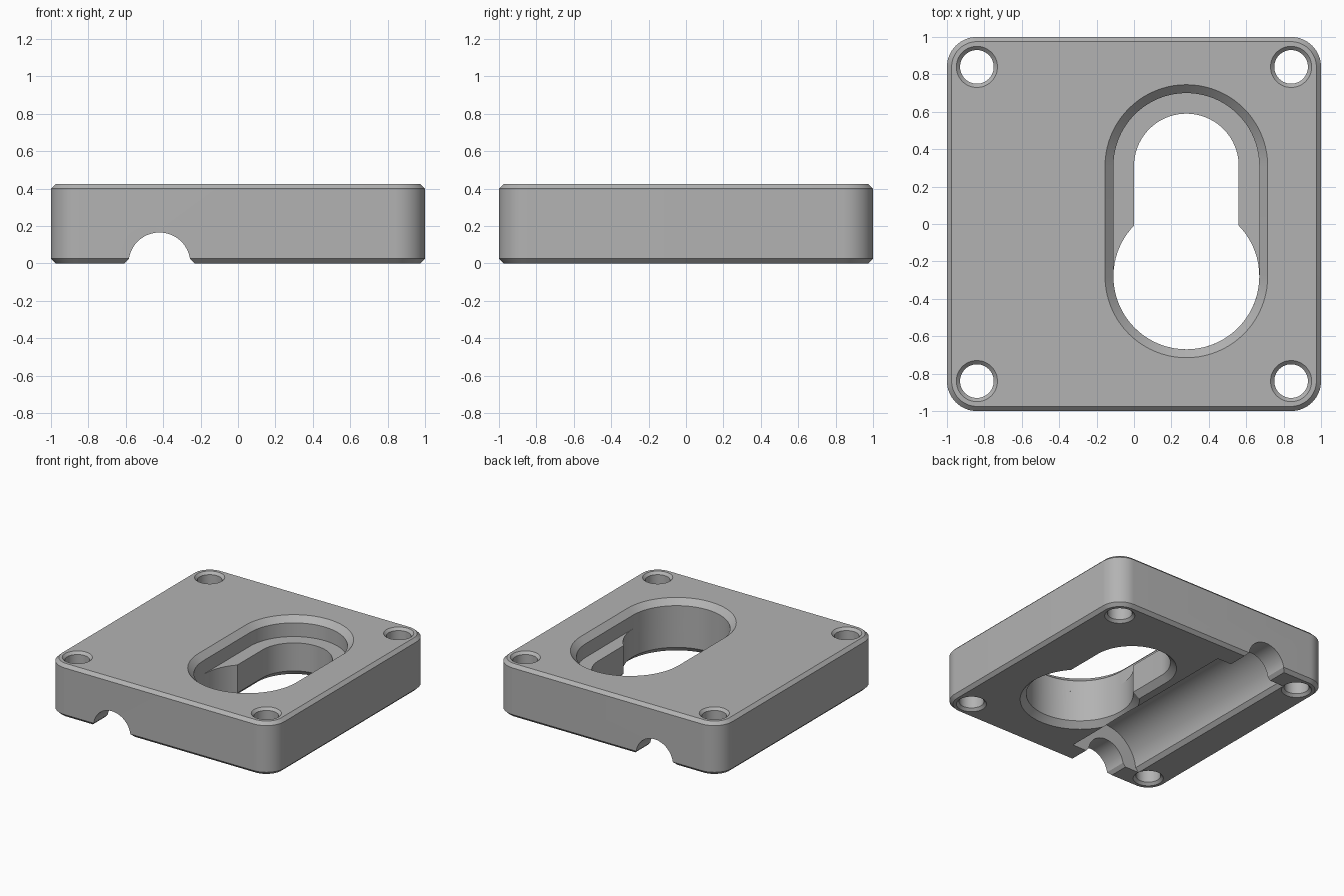
import bpy
from math import sin, cos, pi, radians

cube = bpy.data.objects.get("Cube")
if cube:
    bpy.data.objects.remove(cube, do_unlink=True)

HEIGHT = 0.425
EXTRA = 0.03      # how far cutters reach past the plate

grey = bpy.data.materials.new("plain grey")
grey.use_nodes = True
colour = (0.45, 0.45, 0.45, 1)
grey.diffuse_color = colour
grey.node_tree.nodes["Principled BSDF"].inputs["Base Color"].default_value = colour


def loft(name, rings):
    """Closed solid through rings with equal point counts."""
    n = len(rings[0])
    verts = [p for ring in rings for p in ring]
    faces = [tuple(reversed(range(n))),
             tuple(range(len(verts) - n, len(verts)))]
    for k in range(len(rings) - 1):
        for i in range(n):
            j = (i + 1) % n
            a, b = k * n, (k + 1) * n
            faces.append((a + i, a + j, b + j, b + i))
    mesh = bpy.data.meshes.new(name)
    mesh.from_pydata(verts, [], faces)
    mesh.materials.append(grey)
    obj = bpy.data.objects.new(name, mesh)
    bpy.context.collection.objects.link(obj)
    return obj


def arc(cx, cy, r, start, end, steps):
    return [(cx + r * cos(radians(start + (end - start) * i / steps)),
             cy + r * sin(radians(start + (end - start) * i / steps)))
            for i in range(steps + 1)]


def slot(cx, y0, y1, r):
    return arc(cx, y1, r, 0, 180, 40) + arc(cx, y0, r, 180, 360, 40)


def circle(cx, cy, r):
    return arc(cx, cy, r, 0, 355, 71)


def at(z, outline):
    return [(x, y, z) for x, y in outline]


def rounded_square(half, r):
    c = half - r
    pts = []
    for k, (sx, sy) in enumerate(((1, 1), (-1, 1), (-1, -1), (1, -1))):
        pts += arc(sx * c, sy * c, r, 90 * k, 90 * k + 90, 16)
    return pts


def groove(name, cx, r, chamfer, half_length):
    """Round-topped channel along y, flared at the bottom face."""
    wide = r + chamfer + EXTRA
    profile = [(cx + wide, -EXTRA)]
    profile += [p for p in arc(cx, 0, r, 0, 180, 60) if p[1] >= chamfer]
    profile += [(cx - wide, -EXTRA)]
    return loft(name, [[(x, y, z) for x, z in profile]
                       for y in (half_length, -half_length)])


# Plate with rounded corners and chamfered rims
C = 0.025
plate = loft("mounting_plate", [
    at(0, rounded_square(1 - C, 0.16 - C)), at(C, rounded_square(1, 0.16)),
    at(HEIGHT - C, rounded_square(1, 0.16)),
    at(HEIGHT, rounded_square(1 - C, 0.16 - C))])

cutters = []

# Corner screw holes, countersunk on both faces
for x in (-0.84, 0.84):
    for y in (-0.84, 0.84):
        levels = [(-EXTRA, 0.11 + EXTRA), (0.02, 0.09),
                  (HEIGHT - 0.02, 0.09), (HEIGHT + EXTRA, 0.11 + EXTRA)]
        cutters.append(loft("screw_hole_cutter",
                            [at(z, circle(x, y, r)) for z, r in levels]))

# Keyhole: wide recess above, round entry and narrow slot below
KX, Y0, Y1, WIDE, NARROW, K = 0.28, -0.28, 0.31, 0.39, 0.28, 0.045
LEDGE = 0.27
cutters.append(loft("keyhole_recess_cutter", [
    at(LEDGE, slot(KX, Y0, Y1, WIDE)), at(HEIGHT - K, slot(KX, Y0, Y1, WIDE)),
    at(HEIGHT + EXTRA, slot(KX, Y0, Y1, WIDE + K + EXTRA))]))
cutters.append(loft("keyhole_entry_cutter", [
    at(-EXTRA, circle(KX, Y0, WIDE + K + EXTRA)), at(K, circle(KX, Y0, WIDE)),
    at(LEDGE + 0.02, circle(KX, Y0, WIDE))]))
cutters.append(loft("keyhole_slot_cutter", [
    at(-EXTRA, slot(KX, Y0, Y1, NARROW + K + EXTRA)),
    at(K, slot(KX, Y0, Y1, NARROW)),
    at(LEDGE + 0.03, slot(KX, Y0, Y1, NARROW))]))

# Channel under the plate: narrow at both ends, wide in the middle
cutters.append(groove("end_channel_cutter", -0.42, 0.165, 0.02, 1.1))
cutters.append(groove("middle_channel_cutter", -0.42, 0.285, 0.025, 0.82))

bpy.ops.object.select_all(action='DESELECT')
bpy.context.view_layer.objects.active = plate
plate.select_set(True)
for cutter in cutters:
    cutter.hide_render = True
    mod = plate.modifiers.new("cut", 'BOOLEAN')
    mod.operation = 'DIFFERENCE'
    mod.solver = 'EXACT'
    mod.object = cutter
    bpy.ops.object.modifier_apply(modifier=mod.name)
    bpy.data.objects.remove(cutter, do_unlink=True)

bpy.ops.object.shade_smooth_by_angle(angle=radians(25))
